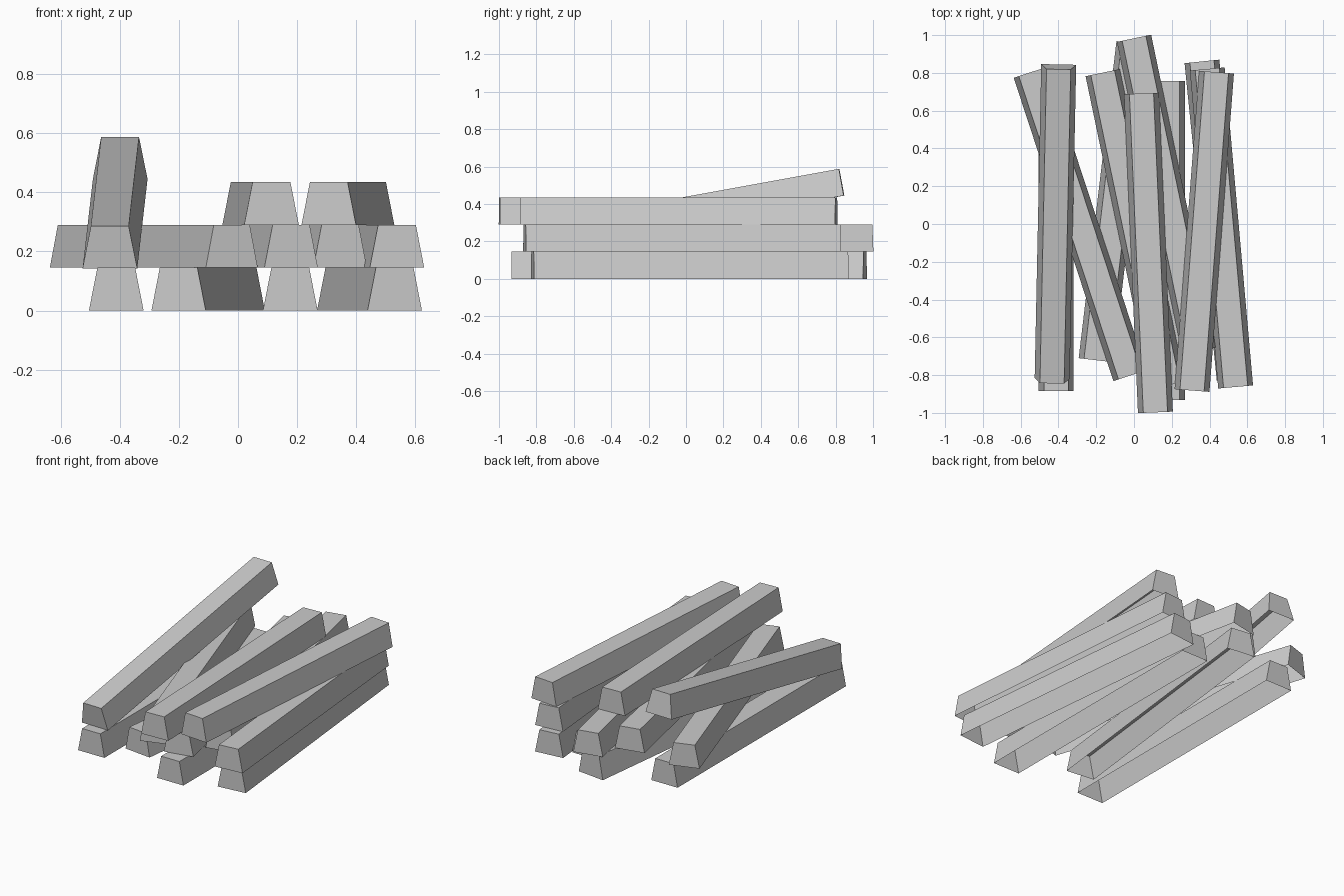
import bpy, bmesh, math

if "Cube" in bpy.data.objects:
    bpy.data.objects.remove(bpy.data.objects["Cube"])

LENGTH, HEIGHT = 1.69, 0.145
HALF_BASE, HALF_TOP = 0.0925, 0.064

grey = bpy.data.materials.new("plain_grey")
grey.use_nodes = True
colour = (0.6, 0.6, 0.6, 1.0)
grey.diffuse_color = colour
grey.node_tree.nodes["Principled BSDF"].inputs["Base Color"].default_value = colour


def bar_mesh():
    """Tapered bar lying along y, hollow underneath."""
    bm = bmesh.new()
    profile = [(-HALF_BASE, 0), (HALF_BASE, 0), (HALF_TOP, HEIGHT), (-HALF_TOP, HEIGHT)]
    front = [bm.verts.new((x, -LENGTH / 2, z)) for x, z in profile]
    back = [bm.verts.new((x, LENGTH / 2, z)) for x, z in profile]
    bm.faces.new(front)
    bm.faces.new(back[::-1])
    # two sloped sides and the top; the underside stays open
    for i in (1, 2, 3):
        j = (i + 1) % 4
        bm.faces.new((front[j], front[i], back[i], back[j]))
    mesh = bpy.data.meshes.new("bar")
    bm.to_mesh(mesh)
    bm.free()
    mesh.materials.append(grey)
    return mesh


def add_bar(name, mesh, x, y, z, turn, pitch=0.0):
    bar = bpy.data.objects.new(name, mesh)
    bar.location = (x, y, z)
    bar.rotation_euler = (math.radians(pitch), 0, math.radians(turn))
    bpy.context.collection.objects.link(bar)


# Each layer: centre x, centre y, turn in degrees
layers = {
    "bottom_bar": [(-0.412, -0.04, 0), (-0.101, 0.118, -6.8),
                   (0.177, -0.088, 0), (0.445, 0.02, 5.8)],
    "middle_bar": [(-0.285, 0.0, 18.2), (0.007, -0.026, 11.8),
                   (0.173, 0.156, 11.8), (0.463, -0.021, 5.1)],
    "top_bar": [(0.0765, -0.153, 2.5), (0.372, -0.039, -4.4)],
}
mesh = bar_mesh()
for level, (name, bars) in enumerate(layers.items()):
    for n, (x, y, turn) in enumerate(bars, 1):
        add_bar(f"{name}_{n}", mesh, x, y, level * HEIGHT, turn)

# Loose bar propped up at the back
add_bar("leaning_bar", mesh, -0.416, 0.0135, 0.294, -1.2, 10.3)
